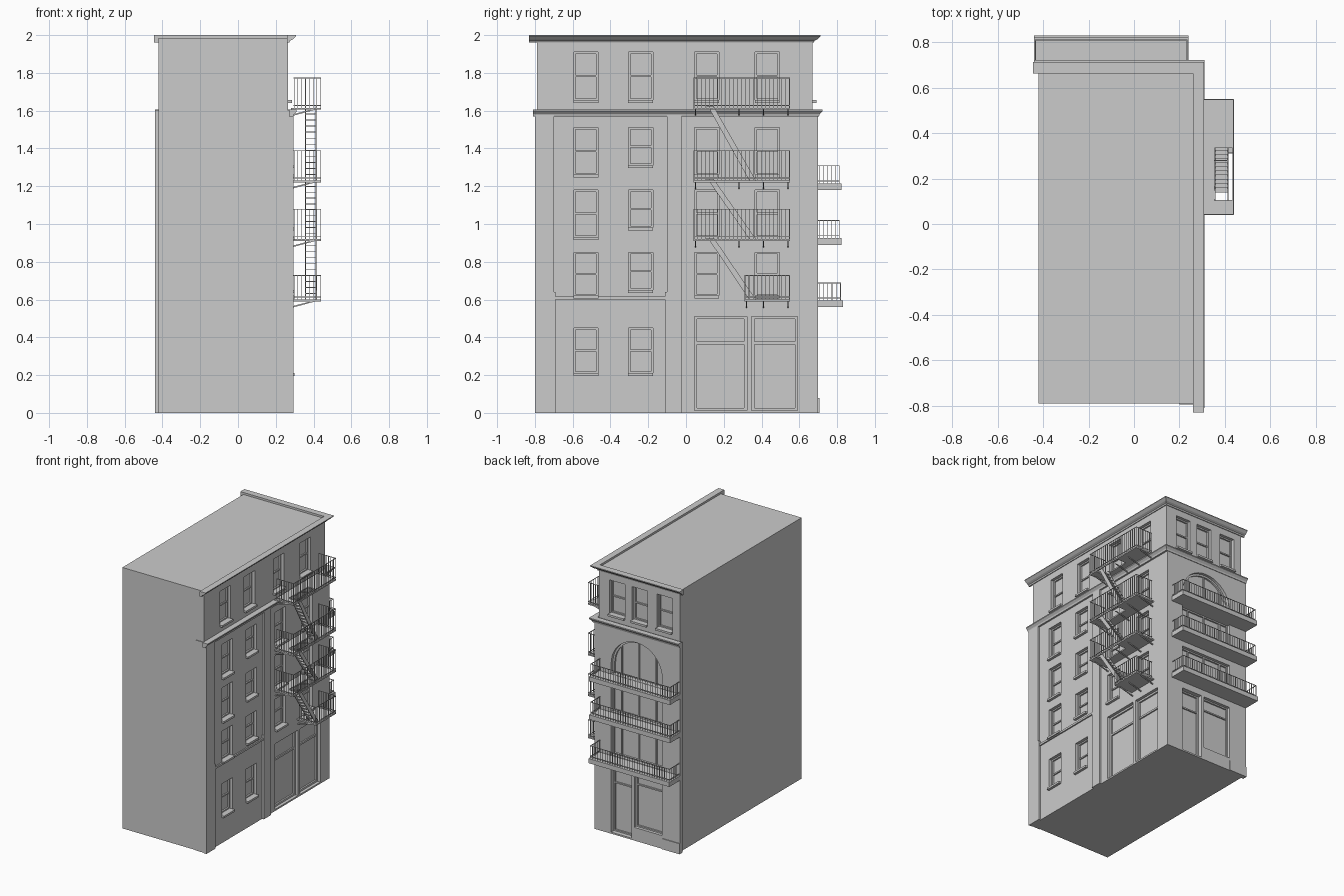
import bpy, bmesh
from math import cos, sin, pi
from mathutils import Vector

if "Cube" in bpy.data.objects:
    bpy.data.objects.remove(bpy.data.objects["Cube"])


def prism(bm, pts, vec):
    """Extrude a polygon of 3D points along vec."""
    a = [bm.verts.new(p) for p in pts]
    b = [bm.verts.new(Vector(p) + Vector(vec)) for p in pts]
    bm.faces.new(a)
    bm.faces.new(b[::-1])
    n = len(a)
    for i in range(n):
        bm.faces.new((a[i], b[i], b[(i + 1) % n], a[(i + 1) % n]))


def box(bm, x0, x1, y0, y1, z0, z1):
    prism(bm, [(x0, y0, z0), (x1, y0, z0), (x1, y1, z0), (x0, y1, z0)], (0, 0, z1 - z0))


def wbox(bm, side, u0, u1, z0, z1, d0, d1):
    """Box on a facade: u runs along the wall, d is depth (x for R, y for B)."""
    if side == 'R':
        box(bm, d0, d1, u0, u1, z0, z1)
    else:
        box(bm, u0, u1, d0, d1, z0, z1)


def finish(bm, name):
    bmesh.ops.recalc_face_normals(bm, faces=bm.faces)
    me = bpy.data.meshes.new(name)
    bm.to_mesh(me)
    bm.free()
    ob = bpy.data.objects.new(name, me)
    bpy.context.collection.objects.link(ob)
    return ob


def footprint(name, pts, z0, z1):
    bm = bmesh.new()
    prism(bm, [(x, y, z0) for x, y in pts], (0, 0, z1 - z0))
    return finish(bm, name)


# Main block and the two street-facing wall skins
core = footprint("core_block", [(-.42, -.79), (.2, -.79), (.2, .6), (-.42, .6)], 0, 1.985)
upper = footprint("upper_walls", [(.2, -.79), (.265, -.79), (.265, .67), (-.42, .67),
                                  (-.42, .6), (.2, .6)], 1.6, 1.985)
lower = footprint("lower_walls", [(.2, -.795), (.28, -.795), (.28, .70), (-.44, .70),
                                  (-.44, .67), (-.42, .67), (-.42, .6), (.2, .6)], 0, 1.6)

cut, frames, sills = bmesh.new(), bmesh.new(), bmesh.new()


def opening(side, u0, u1, z0, z1, wall, rails=(), posts=(), depth=.035, f=.01):
    """Recess with a border frame, horizontal rails and vertical posts."""
    wbox(cut, side, u0, u1, z0, z1, wall - depth, wall + .03)
    d0, d1 = wall - depth - .002, wall - depth + .012
    for a, b in ((u0, u0 + f), (u1 - f, u1)):
        wbox(frames, side, a, b, z0, z1, d0, d1)
    for a, b in ((z0, z0 + f), (z1 - f, z1)):
        wbox(frames, side, u0 + f, u1 - f, a, b, d0, d1)
    for z in rails:
        wbox(frames, side, u0 + f, u1 - f, z - f / 2, z + f / 2, d0, d1 - .002)
    for u in posts:
        wbox(frames, side, u - f / 2, u + f / 2, z0 + f, z1 - f, d0, d1 - .001)


def sash(side, u, z0, z1, wall):
    opening(side, u - .064, u + .064, z0, z1, wall, rails=[(z0 + z1) / 2])
    wbox(sills, side, u - .066, u + .066, z0 - .014, z0 + .001, wall - .03, wall + .02)


# Side street windows
for u in (-.53, -.24, .11, .43):
    sash('R', u, 1.655, 1.91, .265)
    small = u == -.24
    sash('R', u, 1.31 if small else 1.26, 1.51, .28)
    sash('R', u, .98 if small else .93, 1.18, .28)
    sash('R', u, .65 if small else .62, .85, .28)
for u in (-.53, -.24):
    sash('R', u, .21, .45, .28)
for a, b in ((.045, .322), (.348, .59)):
    opening('R', a, b, .012, .51, .28, rails=[.37], f=.014)

# End facade windows, shopfront and door
for u in (.11, -.08, -.29):
    sash('B', u, 1.655, 1.91, .67)
posts = (.07, -.075, -.22)
for z0, z1 in ((.6, .85), (.93, 1.18)):
    opening('B', -.29, .14, z0, z1, .70, posts=posts)
opening('B', -.03, .14, .012, .51, .70, rails=[.38], depth=.045)
opening('B', -.29, -.055, .1, .51, .70, rails=[.42])

# Arched window
cx, r, zs = -.075, .215, 1.295
arc = [(cos(pi * i / 20), sin(pi * i / 20)) for i in range(21)]
pts = [(cx + r, 1.217)] + [(cx + r * c, zs + r * s) for c, s in arc] + [(cx - r, 1.217)]
prism(cut, [(x, .665, z) for x, z in pts], (0, .065, 0))
for (c, s), (c2, s2) in zip(arc, arc[1:]):
    ri = r - .014
    prism(frames, [(cx + r * c, .663, zs + r * s), (cx + r * c2, .663, zs + r * s2),
                   (cx + ri * c2, .663, zs + ri * s2), (cx + ri * c, .663, zs + ri * s)],
          (0, .015, 0))
for u in posts:
    h = (r * r - (u - cx) ** 2) ** .5
    wbox(frames, 'B', u - .005, u + .005, 1.217, zs + h - .01, .663, .676)
for a in (cx - r, cx + r - .014):
    wbox(frames, 'B', a, a + .014, 1.217, zs, .663, .678)

# Cut all openings out of the wall skins
cutter = finish(cut, "opening_cutter")
cutter.hide_render = True
for ob in (upper, lower):
    m = ob.modifiers.new("openings", 'BOOLEAN')
    m.operation, m.solver, m.object = 'DIFFERENCE', 'EXACT', cutter
    bpy.context.view_layer.objects.active = ob
    bpy.ops.object.modifier_apply(modifier=m.name)
bpy.data.objects.remove(cutter)
finish(frames, "window_frames")
finish(sills, "window_sills")

# Pilasters, wider at the base, and the ledge between them
bm = bmesh.new()
for a, b in ((-.80, -.70), (-.10, -.025)):
    box(bm, .27, .295, a, b, .64, 1.58)
    box(bm, .27, .295, a, b + .01 if a < -.5 else b, 0, .64)
box(bm, .27, .295, -.11, -.10, 0, .64)
box(bm, .27, .29, -.69, -.11, .60, .615)
box(bm, -.44, -.29, .69, .706, 0, .08)
finish(bm, "pilasters_and_ledge")


def cornice(name, prof, X, Y, ys, xe):
    """Sweep a profile (offset, z) round the street corner."""
    bm = bmesh.new()
    rings = [[bm.verts.new(f(o, z)) for o, z in prof] for f in (
        lambda o, z: (X + o, ys, z), lambda o, z: (X + o, Y + o, z), lambda o, z: (xe, Y + o, z))]
    n = len(prof)
    for a, b in zip(rings, rings[1:]):
        for i in range(n):
            bm.faces.new((a[i], a[(i + 1) % n], b[(i + 1) % n], b[i]))
    bm.faces.new(rings[0])
    bm.faces.new(rings[-1])
    return finish(bm, name)


cornice("roof_cornice", [(-.006, 1.96), (.006, 1.96), (.01, 1.97), (.025, 1.978), (.043, 1.995),
                         (.043, 2), (-.006, 2)], .265, .67, -.83, -.445)
cornice("middle_cornice", [(-.02, 1.57), (.004, 1.57), (.008, 1.582), (.022, 1.597),
                           (.022, 1.605), (-.02, 1.605)], .289, .70, -.81, -.44)


def spread(a, b, step):
    n = round((b - a) / step)
    return [a + (b - a) * i / n for i in range(n + 1)]


T = .002  # half thickness of metal bars

# Fire escape landings with railings and brackets
bm = bmesh.new()
X0, X1, Y1 = .28, .44, .55
levels = [(.60, .31), (.92, .04), (1.23, .04), (1.615, .04)]
for i, (z, y0) in enumerate(levels):
    zb, zt = z - .01, z + (.13 if i == 0 else .16)
    if i == 0:
        box(bm, X0, X1, y0, Y1, zb, z)
    else:
        box(bm, X0, .355, y0, Y1, zb, z)
        box(bm, .355, X1, y0, .105, zb, z)
        box(bm, .355, X1, .335, Y1, zb, z)
        box(bm, .434, X1, .105, .335, zb, z)
    for h in (zt, z + .015):
        box(bm, X1 - 2 * T, X1, y0, Y1, h - 2 * T, h)
        for y in (y0, Y1 - 2 * T):
            box(bm, .295, X1, y, y + 2 * T, h - 2 * T, h)
    for y in spread(y0 + T, Y1 - T, .021):
        box(bm, X1 - 2 * T, X1, y - T * .7, y + T * .7, z, zt)
    for x in spread(.297, X1 - T, .02):
        for y in (y0 + T, Y1 - T):
            box(bm, x - T * .7, x + T * .7, y - T, y + T, z, zt)
    for y in (.05, .28, .41, .54) if i else (.32, .41, .54):
        prism(bm, [(.28, y - .003, z - .045), (.28, y - .003, z - .037),
                   (.39, y - .003, z - .008), (.41, y - .003, z - .01)], (0, .006, 0))
finish(bm, "fire_escape_landings")

# Fire escape stairs
bm = bmesh.new()
for (zb, _), (zt, _) in zip(levels, levels[1:]):
    yt, yb = .125, .35
    for x in (.355, .411):
        prism(bm, [(x, .10, zt - .008), (x, .108, zt + .006), (x, .148, zt + .006),
                   (x, yb + .02, zb), (x, yb - .015, zb), (x, yt, zt - .008)], (.005, 0, 0))
    n = round((zt - zb) / .031)
    for k in range(1, n):
        y, z = yb + (yt + .008 - yb) * k / n, zb + (zt - zb) * k / n
        box(bm, .358, .413, y - .012, y + .012, z - .002, z + .002)
finish(bm, "fire_escape_stairs")

# End facade balconies
slabs, rails = bmesh.new(), bmesh.new()
for z, yo in ((.595, .83), (.925, .823), (1.215, .823)):
    box(slabs, -.44, .24, .695, yo, z - .035, z)
    yr, zt = yo - .012, z + .095
    for h in (zt, z + .015):
        box(rails, -.435, .235, yr - T, yr + T, h - 2 * T, h)
        for x in (-.433, .233):
            box(rails, x - T, x + T, .70, yr, h - 2 * T, h)
    for x in spread(-.433, .233, .021):
        box(rails, x - T * .8, x + T * .8, yr - T * .8, yr + T * .8, z, zt)
    for y in spread(.705, yr, .021):
        for x in (-.433, .233):
            box(rails, x - T * .8, x + T * .8, y - T * .8, y + T * .8, z, zt)
finish(slabs, "balcony_slabs")
finish(rails, "balcony_railings")
